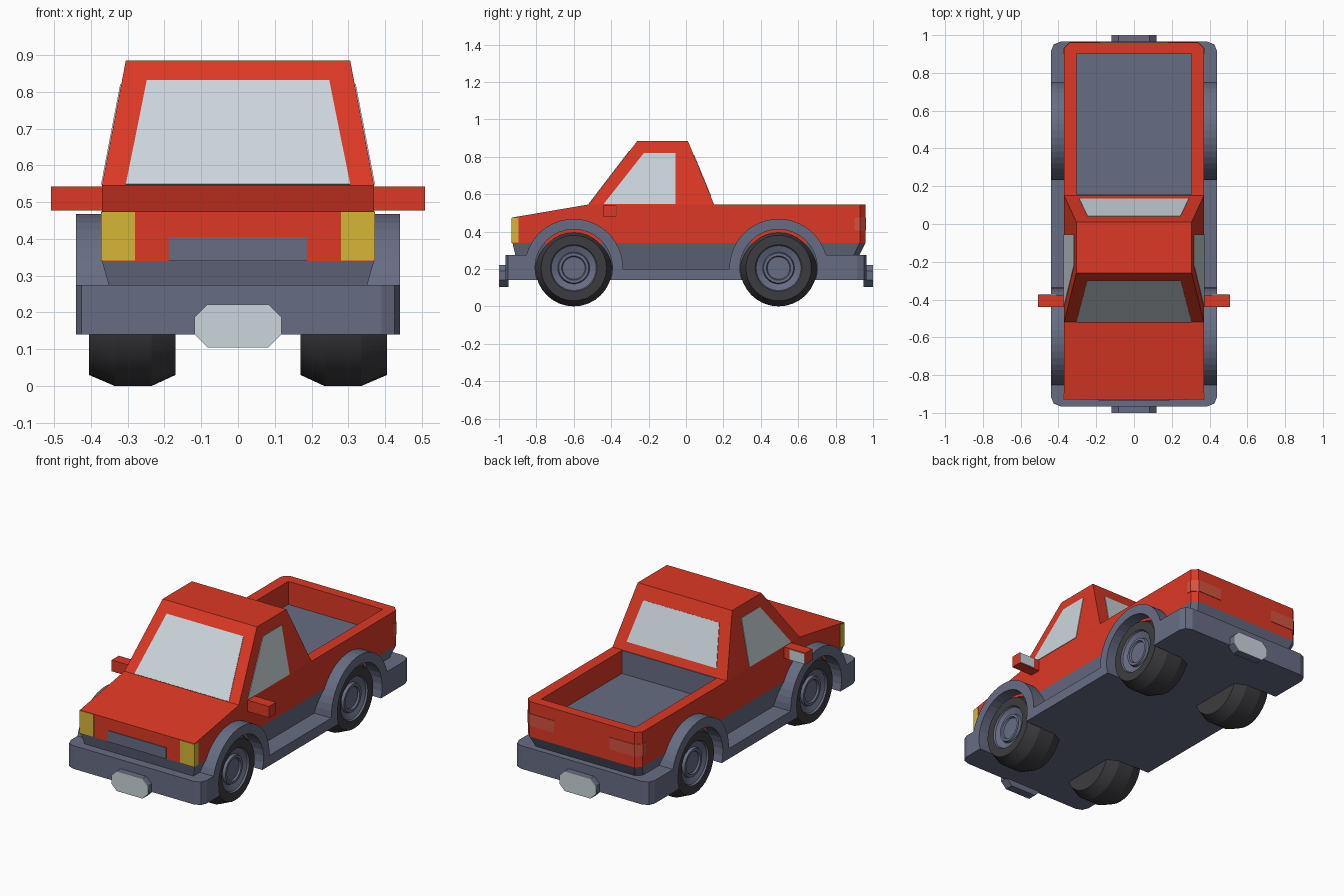
import bpy, bmesh, math
from mathutils import Vector

if "Cube" in bpy.data.objects:
    bpy.data.objects.remove(bpy.data.objects["Cube"])


def material(name, rgb):
    m = bpy.data.materials.new(name)
    m.diffuse_color = (*rgb, 1)
    m.use_nodes = True
    m.node_tree.nodes["Principled BSDF"].inputs["Base Color"].default_value = m.diffuse_color
    return m


RED = material("red paint", (0.72, 0.04, 0.018))
GREY = material("blue grey plastic", (0.135, 0.152, 0.23))
GLASS = material("pale glass", (0.60, 0.67, 0.72))
YELLOW = material("yellow lamp", (0.68, 0.47, 0.04))
LAMP = material("tail lamp red", (0.66, 0.085, 0.05))
RUBBER = material("black rubber", (0.046, 0.046, 0.052))


def finish(name, bm, mats):
    bmesh.ops.recalc_face_normals(bm, faces=bm.faces)
    me = bpy.data.meshes.new(name)
    bm.to_mesh(me)
    bm.free()
    for m in mats:
        me.materials.append(m)
    ob = bpy.data.objects.new(name, me)
    bpy.context.collection.objects.link(ob)
    return ob


def loft(name, a, b, mat):
    """Solid between two matching loops of points."""
    bm = bmesh.new()
    va = [bm.verts.new(p) for p in a]
    vb = [bm.verts.new(p) for p in b]
    bm.faces.new(va)
    bm.faces.new(vb)
    n = len(va)
    for i in range(n):
        j = (i + 1) % n
        bm.faces.new((va[i], va[j], vb[j], vb[i]))
    return finish(name, bm, [mat])


def prism_x(name, yz, x0, x1, mat):
    return loft(name, [(x0, y, z) for y, z in yz], [(x1, y, z) for y, z in yz], mat)


def prism_y(name, xz, y0, y1, mat):
    return loft(name, [(x, y0, z) for x, z in xz], [(x, y1, z) for x, z in xz], mat)


def prism_z(name, xy, z0, z1, mat):
    return loft(name, [(x, y, z0) for x, y in xy], [(x, y, z1) for x, y in xy], mat)


def box(name, x0, x1, y0, y1, z0, z1, mat):
    return prism_z(name, [(x0, y0), (x1, y0), (x1, y1), (x0, y1)], z0, z1, mat)


def plate(name, pts, mat, centre=Vector((0, -0.15, 0.65))):
    """Thin panel lying on a sloped face, standing out from the centre."""
    p = [Vector(q) for q in pts]
    n = (p[1] - p[0]).cross(p[2] - p[0]).normalized()
    if n.dot(p[0] - centre) < 0:
        n = -n
    loft(name, [q - n * 0.003 for q in p], [q + n * 0.003 for q in p], mat)


# Front body with sloping hood
prism_x("front_body", [(-0.93, 0.34), (0.15, 0.34), (0.15, 0.545),
                       (-0.52, 0.545), (-0.93, 0.475)], -0.37, 0.37, RED)

# Bed walls, floor and front lining
prism_z("bed_walls", [(0.37, 0.15), (0.37, 0.93), (0.34, 0.96), (-0.34, 0.96),
                      (-0.37, 0.93), (-0.37, 0.15), (-0.305, 0.15), (-0.305, 0.9),
                      (0.305, 0.9), (0.305, 0.15)], 0.34, 0.545, RED)
box("bed_floor", -0.31, 0.31, 0.14, 0.91, 0.345, 0.41, GREY)
box("bed_front_lining", -0.305, 0.305, 0.145, 0.155, 0.4, 0.544, GREY)

# Cab
Z0, Z1 = 0.545, 0.885


def cab_x(z): return 0.37 - (z - Z0) * 0.065 / 0.34
def cab_front(z): return -0.52 + (z - Z0) * 0.26 / 0.34
def cab_back(z): return 0.15 - (z - Z0) * 0.14 / 0.34


def cab_loop(z):
    x, f, b = cab_x(z), cab_front(z), cab_back(z)
    return [(-x, f, z), (x, f, z), (x, b, z), (-x, b, z)]


loft("cab", cab_loop(Z0), cab_loop(Z1), RED)

# Windows
lo, hi = 0.547, 0.83
plate("windshield", [(-0.305, cab_front(lo), lo), (0.305, cab_front(lo), lo),
                     (0.248, cab_front(hi), hi), (-0.248, cab_front(hi), hi)], GLASS)
lo, hi = 0.59, 0.81
plate("rear_window", [(-0.29, cab_back(lo), lo), (0.29, cab_back(lo), lo),
                      (0.245, cab_back(hi), hi), (-0.245, cab_back(hi), hi)], GLASS)
for s in (-1, 1):
    plate("side_window", [(s * cab_x(z), y, z) for y, z in
                          ((-0.44, 0.547), (-0.055, 0.547), (-0.055, 0.82), (-0.225, 0.82))], GLASS)

# Tapered lower body
def skirt_loop(x, f, b, z):
    c = 0.03
    return [(-x, f, z), (x, f, z), (x, b - c, z), (x - c, b, z), (-x + c, b, z), (-x, b - c, z)]


loft("lower_body", skirt_loop(0.33, -0.895, 0.89, 0.2),
     skirt_loop(0.37, -0.928, 0.96, 0.34), GREY)

# Chassis core and bumpers
box("chassis_core", -0.325, 0.325, -0.965, 0.965, 0.14, 0.275, GREY)

# Side sills with wheel arches, bumper corners chamfered
FRONT, REAR, AXLE = -0.60, 0.495, 0.205


def arc(cy, r, z_start, z_end, n=20):
    """Points over the axle from the front side to the rear side."""
    a0 = math.pi - math.asin((z_start - AXLE) / r)
    a1 = math.asin((z_end - AXLE) / r)
    return [(cy + r * math.cos(a0 + (a1 - a0) * i / n),
             AXLE + r * math.sin(a0 + (a1 - a0) * i / n)) for i in range(n + 1)]


outline = [(-0.965, 0.14), (-0.965, 0.275)]
outline += arc(FRONT, 0.263, 0.275, 0.2) + arc(REAR, 0.263, 0.2, 0.275)
outline += [(0.965, 0.275), (0.965, 0.14)]
outline += arc(REAR, 0.207, 0.14, 0.14)[::-1] + arc(FRONT, 0.207, 0.14, 0.14)[::-1]
for s in (-1, 1):
    ob = prism_x("sill_and_arches", outline, s * 0.32, s * 0.44, GREY)
    bm = bmesh.new()
    bm.from_mesh(ob.data)
    corners = [e for e in bm.edges if all(abs(v.co.x) > 0.43 and abs(v.co.y) > 0.96 for v in e.verts)
               and abs(e.verts[0].co.y - e.verts[1].co.y) < 0.01]
    bmesh.ops.bevel(bm, geom=corners, offset=0.05, segments=2, profile=0.5, affect='EDGES')
    bm.to_mesh(ob.data)
    bm.free()

# Wheels, lathed from (x, radius) profile; hub faces are grey
profile = [(0.17, 0.0), (0.17, 0.175), (0.235, 0.205), (0.335, 0.205), (0.405, 0.175),
           (0.405, 0.125), (0.395, 0.12), (0.38, 0.085), (0.395, 0.08), (0.395, 0.065),
           (0.385, 0.06), (0.385, 0.0)]
SEG = 32
for s in (-1, 1):
    for cy in (FRONT, REAR):
        bm = bmesh.new()
        rings = []
        for x, r in profile:
            count = SEG if r else 1
            rings.append([bm.verts.new((s * x, cy + r * math.cos(2 * math.pi * i / SEG),
                                        AXLE + r * math.sin(2 * math.pi * i / SEG)))
                          for i in range(count)])
        for k in range(len(rings) - 1):
            a, b = rings[k], rings[k + 1]
            for i in range(SEG):
                j = (i + 1) % SEG
                quad = [a[i % len(a)], a[j % len(a)], b[j % len(b)], b[i % len(b)]]
                f = bm.faces.new(list(dict.fromkeys(quad)))
                f.material_index = 1 if k >= 5 else 0
        ob = finish("wheel", bm, [RUBBER, GREY])
        bpy.ops.object.select_all(action='DESELECT')
        ob.select_set(True)
        bpy.context.view_layer.objects.active = ob
        bpy.ops.object.shade_smooth_by_angle(angle=math.radians(18))

# Lamps and mirrors on both sides
for s in (-1, 1):
    box("headlight", s * 0.28, s * 0.372, -0.933, -0.895, 0.341, 0.473, YELLOW)
    tail = [(0.18, 0.95), (0.18, 0.963), (0.341, 0.963), (0.373, 0.931), (0.373, 0.9), (0.36, 0.9)]
    prism_z("tail_light", [(s * x, y) for x, y in tail], 0.405, 0.475, LAMP)
    box("mirror_housing", s * 0.36, s * 0.508, -0.44, -0.375, 0.477, 0.543, RED)
    box("mirror_glass", s * 0.41, s * 0.506, -0.38, -0.371, 0.48, 0.54, GLASS)

# Grille
box("grille", -0.188, 0.188, -0.934, -0.92, 0.34, 0.405, GREY)

# Blank number plates front and back
octagon = [(-0.118, 0.14), (-0.083, 0.105), (0.083, 0.105), (0.118, 0.14),
           (0.118, 0.188), (0.083, 0.222), (-0.083, 0.222), (-0.118, 0.188)]
for s in (-1, 1):
    prism_y("plate_holder", octagon, s * 0.95, s * 0.997, GREY)
    prism_y("plate_face", octagon, s * 0.996, s * 1.0, GLASS)
